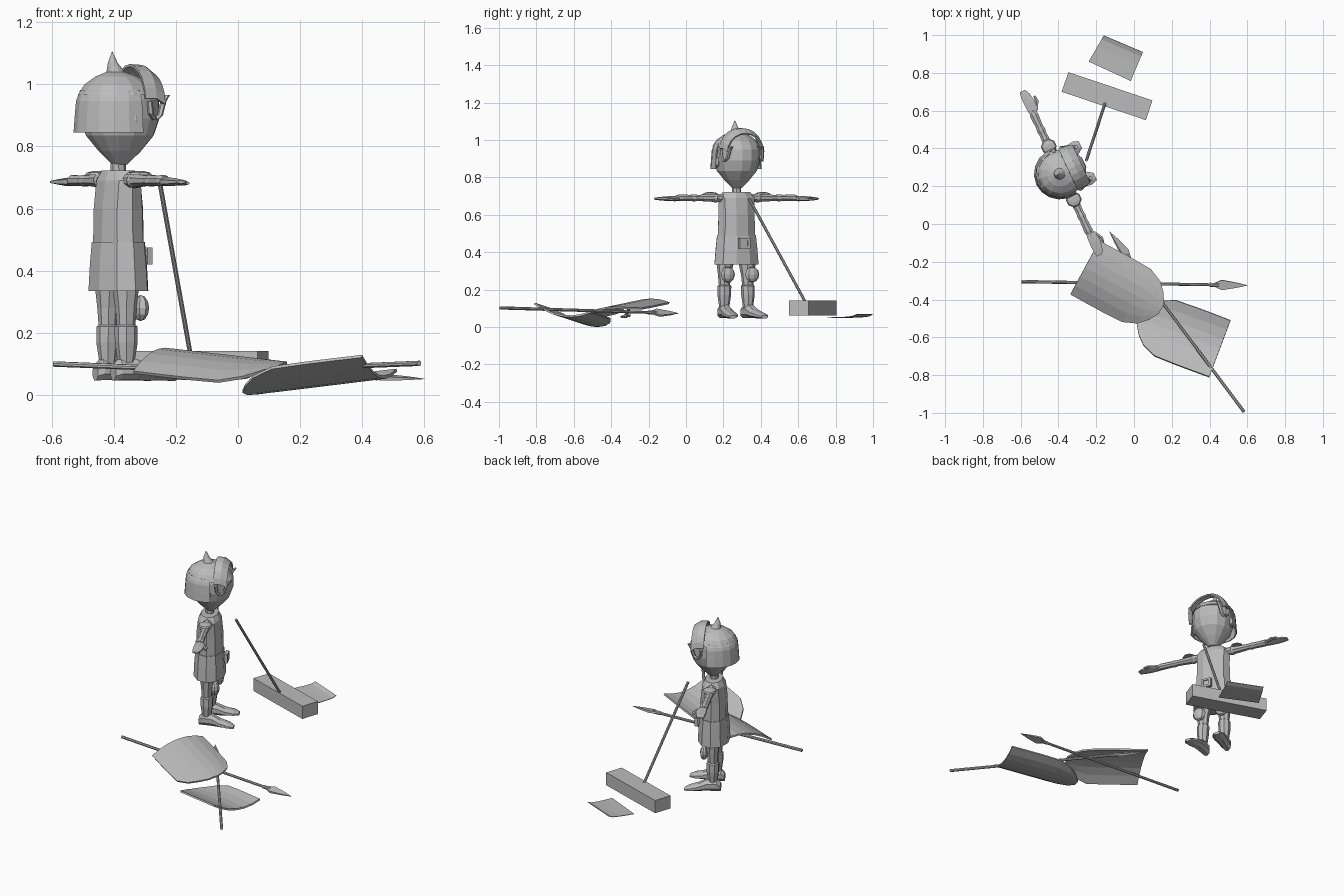
import bpy, bmesh, math
from mathutils import Vector, Matrix

if "Cube" in bpy.data.objects:
    bpy.data.objects.remove(bpy.data.objects["Cube"])

grey = bpy.data.materials.new("plain_grey")
grey.diffuse_color = (0.5, 0.5, 0.5, 1)
grey.use_nodes = True
grey.node_tree.nodes["Principled BSDF"].inputs["Base Color"].default_value = grey.diffuse_color
X, Y, Z = Vector((1, 0, 0)), Vector((0, 1, 0)), Vector((0, 0, 1))
# figure space: x is forward, y is its left side
FIGURE = Matrix.Translation((-0.385, 0.27, 0)) @ Matrix.Rotation(math.radians(25.2), 4, 'Z')
WORLD = Matrix.Identity(4)


def finish(name, bm, matrix, thick=0):
    bmesh.ops.remove_doubles(bm, verts=bm.verts, dist=0.0002)
    bmesh.ops.recalc_face_normals(bm, faces=bm.faces)
    me = bpy.data.meshes.new(name)
    bm.to_mesh(me)
    bm.free()
    me.materials.append(grey)
    ob = bpy.data.objects.new(name, me)
    ob.matrix_world = matrix
    bpy.context.collection.objects.link(ob)
    if thick:
        mod = ob.modifiers.new("thickness", 'SOLIDIFY')
        mod.thickness, mod.offset = thick, 0
    return ob


def loft(name, rings, a, b, n=8, matrix=FIGURE):
    """Skin elliptical rings (centre, radius along a, radius along b)."""
    bm = bmesh.new()
    loops = []
    for c, ra, rb in rings:
        loops.append([bm.verts.new(Vector(c) + a * ra * math.cos(t) + b * rb * math.sin(t))
                      for t in [2 * math.pi * (i + 0.5) / n for i in range(n)]])
    for p, q in zip(loops, loops[1:]):
        for i in range(n):
            j = (i + 1) % n
            bm.faces.new((p[i], p[j], q[j], q[i]))
    bm.faces.new(loops[0])
    bm.faces.new(loops[-1])
    return finish(name, bm, matrix)


def sheet(name, rows, matrix, thick):
    """Thin surface through a grid of points."""
    bm = bmesh.new()
    g = [[bm.verts.new(p) for p in r] for r in rows]
    for p, q in zip(g, g[1:]):
        for i in range(len(p) - 1):
            bm.faces.new((p[i], p[i + 1], q[i + 1], q[i]))
    return finish(name, bm, matrix, thick)


def box(name, size, matrix):
    bm = bmesh.new()
    bmesh.ops.create_cube(bm, size=1)
    bmesh.ops.scale(bm, vec=size, verts=bm.verts)
    return finish(name, bm, matrix)


def ball(name, centre, size, u=8, v=6):
    bm = bmesh.new()
    bmesh.ops.create_uvsphere(bm, u_segments=u, v_segments=v, radius=1)
    bmesh.ops.scale(bm, vec=size, verts=bm.verts)
    return finish(name, bm, FIGURE @ Matrix.Translation(centre))


def column(name, profile, n=10):
    """Vertical loft from (z, depth, width, forward shift)."""
    return loft(name, [((s, 0, z), d, w) for z, d, w, s in profile], X, Y, n)


# torso, skirt, belt buckle, neck
column("tunic", [(0.48, .078, .11, 0), (0.60, .076, .106, 0), (0.69, .066, .108, 0), (0.722, .05, .08, 0)])
column("skirt", [(0.335, .092, .13, 0), (0.42, .088, .122, 0), (0.492, .082, .114, 0)])
for z in (0.426, 0.469):
    box("buckle_bar", (.018, .06, .012), FIGURE @ Matrix.Translation((.098, 0, z)))
for s in (1, -1):
    box("buckle_side", (.018, .012, .05), FIGURE @ Matrix.Translation((.098, s * .025, .447)))
box("buckle_plate", (.02, .04, .04), FIGURE @ Matrix.Translation((.09, 0, .447)))
column("neck", [(0.70, .026, .026, 0), (0.765, .024, .024, 0)], 8)

# head
column("head", [(.742, .025, .025, .005), (.785, .07, .066, .005), (.835, .112, .106, .005),
                (.89, .132, .12, .005), (.95, .13, .12, .005), (1.0, .098, .095, 0), (1.03, .03, .03, 0)], 14)

# helmet: dome, neck guard and spike
column("helmet_dome", [(.965, .131, .127, -.004), (1.0, .108, .105, -.004), (1.025, .07, .07, -.006),
                       (1.04, .03, .03, -.01), (1.07, .016, .016, -.02), (1.105, .001, .001, -.022)], 14)
arc = [math.radians(80 + 20 * i) for i in range(11)]
sheet("helmet_neck_guard", [[(r * math.cos(t), r * .95 * math.sin(t), z) for t in arc]
                            for z, r in ((.845, .143), (.90, .139), (.945, .135), (.98, .122))], FIGURE, .006)

# raised band arching over the forehead
arch = [math.radians(5 + 17 * i) for i in range(11)]
sheet("forehead_band", [[(f, r * math.cos(t), z + r * math.sin(t)) for t in arch]
                        for f, r, z in ((.04, .118, .943), (.08, .116, .943), (.115, .108, .925))], FIGURE, .008)

for s in (1, -1):
    side = "left" if s == 1 else "right"
    # curled ear hook
    hook = [(.055, .945), (.06, .905), (.08, .885), (.10, .90), (.115, .945), (.13, .965)]
    loft(side + "_ear_hook", [((f, s * (.142 - .4 * f), z), .009, .012) for f, z in hook], X, Y, 6)
    ball(side + "_ear", (.0, s * .118, .885), (.025, .018, .032))
    # arm with shoulder joint, elbow and cuff
    arm = [(.085, .027, .024), (.15, .026, .022), (.23, .021, .017), (.25, .025, .02),
           (.27, .021, .018), (.34, .025, .019), (.355, .018, .014)]
    loft(side + "_arm", [((0, s * l, .69), w, h) for l, w, h in arm], X, Z, 8)
    ball(side + "_shoulder", (0, s * .125, .69), (.03, .035, .025))
    column_pad = [(.708, .042), (.716, .036), (.721, .015)]
    loft(side + "_shoulder_pad", [((0, s * .155, z), r, r) for z, r in column_pad], X, Y, 8)
    # hand and thumb
    hand = [(.335, .017, .012, 0), (.365, .03, .014, .005), (.41, .034, .013, .006),
            (.455, .028, .009, .002), (.48, .018, .006, -.002)]
    loft(side + "_hand", [((f, s * l, .686), w, h) for l, w, h, f in hand], X, Z, 6)
    loft(side + "_thumb", [((.02, s * .355, .685), .012, .01), ((.045, s * .40, .683), .011, .009),
                           ((.045, s * .43, .682), .006, .005)], X, Z, 6)
    # leg, knee guard, greave and boot
    leg = [(.36, .044, .05, .064), (.28, .034, .036, .068), (.225, .03, .03, .069),
           (.22, .037, .037, .069), (.17, .037, .036, .07), (.105, .027, .027, .07), (.07, .028, .028, .07)]
    loft(side + "_leg", [((-.005, s * l, z), d, w) for z, d, w, l in leg], X, Y, 8)
    ball(side + "_knee_guard", (.045, s * .072, .28), (.024, .041, .042))
    boot = [(-.05, .022, .026, .071, .068), (-.03, .033, .037, .082, .069), (.025, .035, .037, .082, .073),
            (.075, .041, .024, .069, .08), (.125, .04, .016, .061, .088), (.155, .022, .009, .054, .093)]
    loft(side + "_boot", [((f, s * l, z), w, h) for f, w, h, z, l in boot], Y, Z, 8)


# shields: bent plates with a straight top and a rounded end
def shield(name, origin, angle, height, slope, tilt, bend):
    outline = [(0, .16), (.1, .161), (.2, .161), (.31, .158), (.385, .126), (.43, .08), (.46, .028)]
    rows = []
    for u, w in outline:
        vs = [w * (k / 3 - 1) for k in range(7)]
        rows.append([(u, v, height + slope * u + tilt * v + bend * (v / .16) ** 2) for v in vs])
    m = Matrix.Translation((origin[0], origin[1], 0)) @ Matrix.Rotation(math.radians(angle), 4, 'Z')
    sheet(name, rows, m, .01)


shield("upper_shield", (-.26, -.23), -28.5, .143, -.10, .17, -.0425)
shield("lower_shield", (.455, -.66), 159.5, .060, -.115, .14, .0425)


# spears: thin shaft, socket and flat leaf blade
def spear(name, butt, tip, roll):
    butt, tip = Vector(butt), Vector(tip)
    d = tip - butt
    L = d.length
    d.normalize()
    side = (Matrix.Rotation(math.radians(roll), 3, d) @ d.cross(Z)).normalized()
    up = side.cross(d)
    at = lambda k: butt + d * k
    loft(name + "_shaft", [(at(0), .009, .009), (at(L - .16), .008, .008)], side, up, 8, WORLD)
    loft(name + "_socket", [(at(L - .2), .011, .011), (at(L - .15), .011, .011)], side, up, 8, WORLD)
    loft(name + "_blade", [(at(L - .18), .01, .008), (at(L - .135), .038, .009),
                           (at(L - .06), .02, .006), (at(L), .001, .001)], side, up, 4, WORLD)


spear("first_spear", (-.595, -.305, .10), (.60, -.325, .052), 10)
spear("second_spear", (.583, -.995, .102), (-.13, -.04, .073), 40)

# block with a leaning pole
box("block", (.47, .11, .08), Matrix.Translation((-.1425, .677, .102))
    @ Matrix.Rotation(math.radians(-18.6), 4, 'Z'))
lo, hi = Vector((-.153, .64, .13)), Vector((-.252, .338, .685))
pole_dir = (hi - lo).normalized()
pa = pole_dir.cross(Y).normalized()
loft("leaning_pole", [(lo, .008, .008), (hi, .008, .008)], pa, pole_dir.cross(pa), 8, WORLD)

# loose sheet curling up at its far edge
A, B, C, D = Vector((-.24, .86)), Vector((-.017, .757)), Vector((.047, .91)), Vector((-.16, .998))
rows = []
for k, z in ((0, .05), (.3, .051), (.6, .053), (.85, .057), (1, .067)):
    p, q = A.lerp(D, k), B.lerp(C, k)
    rows.append([(*p.lerp(q, i / 3), z) for i in range(4)])
sheet("loose_sheet", rows, WORLD, .003)
